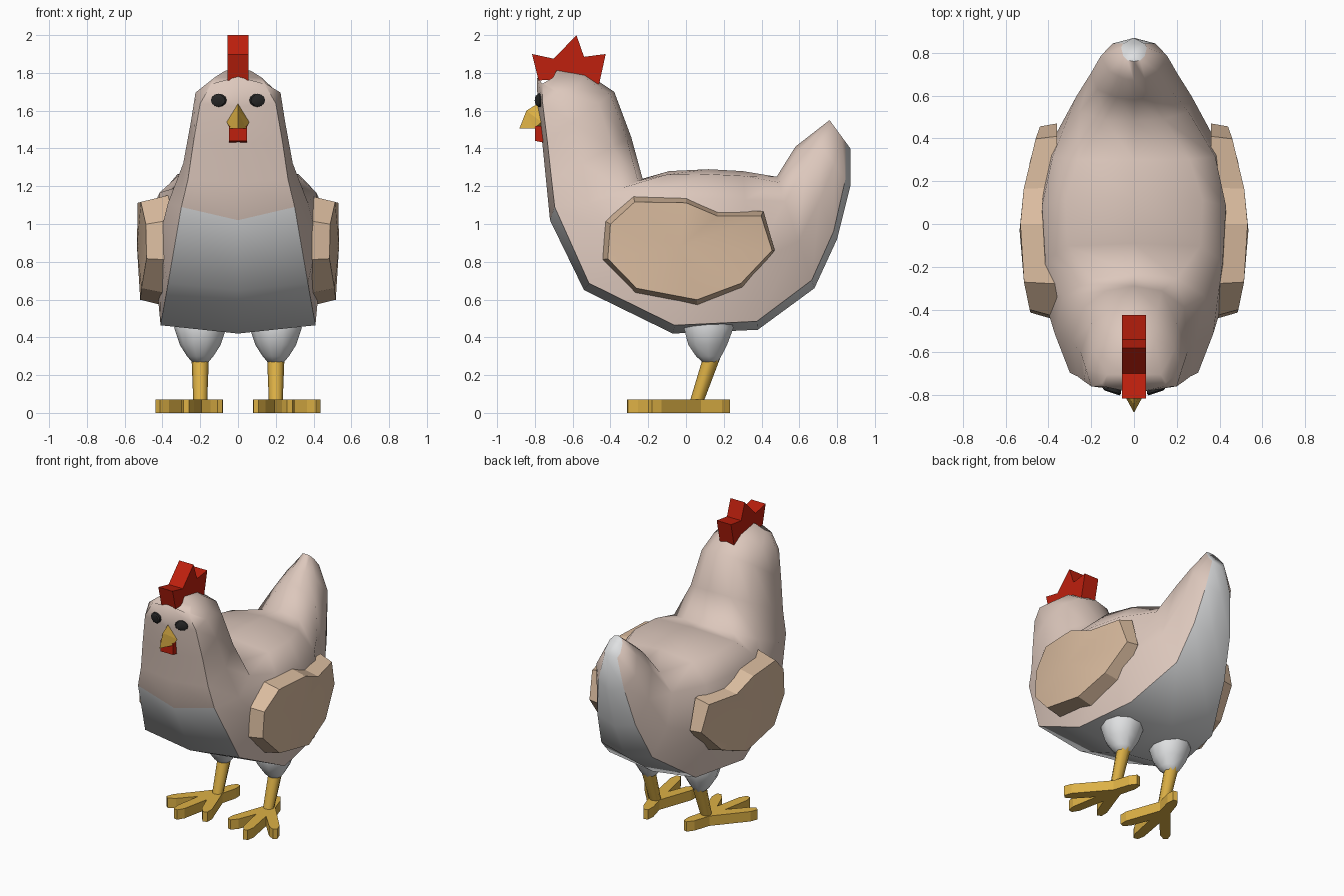
import bpy, bmesh, math
from mathutils import Vector

if "Cube" in bpy.data.objects:
    bpy.data.objects.remove(bpy.data.objects["Cube"])


def material(name, rgb):
    m = bpy.data.materials.new(name)
    m.diffuse_color = (*rgb, 1)
    m.use_nodes = True
    m.node_tree.nodes["Principled BSDF"].inputs["Base Color"].default_value = m.diffuse_color
    return m


PINK = material("pale_pink_feathers", (0.72, 0.575, 0.505))
WHITE = material("white_down", (0.74, 0.75, 0.76))
TAN = material("tan_wing", (0.70, 0.50, 0.345))
RED = material("red_comb", (0.52, 0.014, 0.004))
YELLOW = material("yellow_beak", (0.72, 0.435, 0.06))
BLACK = material("black_eye", (0.02, 0.02, 0.02))


def build(name, verts, faces, mats, smooth=None, rule=None):
    """Make a mesh object with consistent normals; rule(index) picks a material slot."""
    me = bpy.data.meshes.new(name)
    me.from_pydata([tuple(v) for v in verts], [], faces)
    for m in mats:
        me.materials.append(m)
    if rule:
        for p in me.polygons:
            p.material_index = rule(p.index)
    bm = bmesh.new()
    bm.from_mesh(me)
    bmesh.ops.recalc_face_normals(bm, faces=bm.faces)
    bm.to_mesh(me)
    bm.free()
    ob = bpy.data.objects.new(name, me)
    bpy.context.collection.objects.link(ob)
    if smooth:
        bpy.ops.object.select_all(action='DESELECT')
        ob.select_set(True)
        bpy.context.view_layer.objects.active = ob
        bpy.ops.object.shade_smooth_by_angle(angle=math.radians(smooth))
    return ob


def loft(name, rings, mats, smooth=None, rule=None):
    """Skin closed rings of equal length and cap both ends."""
    n = len(rings[0])
    verts = [v for r in rings for v in r]
    faces = [(k * n + i, k * n + (i + 1) % n, (k + 1) * n + (i + 1) % n, (k + 1) * n + i)
             for k in range(len(rings) - 1) for i in range(n)]
    faces += [tuple(range(n)), tuple(range((len(rings) - 1) * n, len(rings) * n))]
    return build(name, verts, faces, mats, smooth, rule)


# Body stations, head to tail: belly y, z | back y, z | half widths: belly edge, side, shoulder, back
STATIONS = [
    (-.79, 1.78, -.68, 1.825, .14, .15, .125, .07),
    (-.785, 1.62, -.53, 1.80, .20, .225, .19, .10),
    (-.76, 1.42, -.38, 1.70, .235, .25, .20, .11),
    (-.74, 1.22, -.29, 1.46, .265, .29, .235, .13),
    (-.72, 1.02, -.23, 1.24, .30, .37, .33, .20),
    (-.54, .65, -.09, 1.28, .37, .42, .415, .31),
    (-.07, .42, .12, 1.29, .41, .44, .43, .32),
    (.38, .44, .30, 1.28, .34, .405, .38, .26),
    (.68, .66, .48, 1.25, .20, .27, .255, .14),
    (.80, .92, .58, 1.41, .15, .20, .17, .08),
    (.87, 1.20, .67, 1.48, .10, .155, .115, .05),
    (.87, 1.40, .76, 1.55, .05, .06, .05, .03),
]
rings = []
for i, (vy, vz, dy, dz, e, w, s, u) in enumerate(STATIONS):
    low, high = Vector((0, vy, vz)), Vector((0, dy, dz))
    t = (0.032 if i < 4 else 0.045) / (high - low).length
    edge = low.lerp(high, t)
    if i == 4:
        edge = Vector((0, -.695, 1.09))
    ts, tu = (.82, .97) if 4 < i < 8 else (.78, .95)
    side = [edge, low.lerp(high, .42), low.lerp(high, ts), low.lerp(high, tu)]
    half = [p + Vector((x, 0, 0)) for p, x in zip(side, (e, w, s, u))]
    if i < 2:  # round the crown off toward the sides
        for p in half[0 if i == 0 else 2:]:
            p.z -= .05 * (p.x / .14) ** 2 * (1 if i == 0 else .5)
    mirror = [Vector((-p.x, p.y, p.z)) for p in reversed(half)]
    rings.append([low] + half + [high] + mirror)
N = len(rings[0])
QUADS = (len(rings) - 1) * N


def body_colour(f):
    # White belly strip from the chest back to the tail tip
    if f >= QUADS:
        return f - QUADS
    return int(f // N >= 4 and f % N in (0, N - 1))


body = loft("body", rings, [PINK, WHITE], 90, body_colour)
# Crisp edge along both sides of the belly strip
for ed in body.data.edges:
    a, b = ed.vertices
    if a % N == b % N and a % N in (1, N - 1):
        ed.use_edge_sharp = True


def slab(name, outline, half, mat):
    """Side outline (y, z) extruded across x."""
    return loft(name, [[(x, y, z) for y, z in outline] for x in (-half, half)], [mat])


# Comb and wattle
slab("comb", [(-.78, 1.76), (-.815, 1.90), (-.70, 1.875), (-.58, 2.0), (-.54, 1.885),
              (-.425, 1.90), (-.46, 1.74), (-.62, 1.77)], .056, RED)
slab("wattle", [(-.80, 1.52), (-.80, 1.44), (-.745, 1.43), (-.72, 1.52)], .048, RED)

# Beak: curved ridge running down to a tip
build("beak",
      [(0, -.765, 1.65), (.06, -.765, 1.54), (.042, -.805, 1.505), (-.042, -.805, 1.505),
       (-.06, -.765, 1.54), (0, -.845, 1.60), (0, -.882, 1.505), (0, -.72, 1.52)],
      [(0, 1, 5), (0, 5, 4), (1, 2, 5), (4, 5, 3), (2, 6, 5), (3, 5, 6), (2, 3, 6),
       (0, 4, 7), (0, 7, 1), (1, 7, 2), (7, 3, 2), (7, 4, 3)], [YELLOW])

WING = [(-.45, .81), (-.435, 1.02), (-.28, 1.155), (0, 1.15), (.17, 1.07),
        (.41, 1.07), (.47, .86), (.30, .66), (.06, .56), (-.27, .63)]

for sx, tag in ((1, "left"), (-1, "right")):
    # Eye: thin disc turned slightly outward
    circle = [(r * math.cos(a), r * math.sin(a)) for r in (1,)
              for a in [k * math.tau / 12 for k in range(12)]]
    loft("eye_" + tag, [[(sx * (.102 + r * .042 * c), y + .011 * c, 1.655 + r * .035 * s)
                         for c, s in circle]
                        for y, r in ((-.755, 1), (-.783, 1), (-.790, .8))], [BLACK], 40)

    # Wing: bowed slab with a slightly smaller outer face
    n = len(WING)
    inner = [(sx * .36, y, z) for y, z in WING]
    outer = []
    for y, z in WING:
        yy, zz = y * (.92 if y < -.3 else .97), .86 + (z - .86) * .87
        outer.append((sx * (.532 - .36 * (yy + .05) ** 2 - .25 * max(0, .8 - zz) ** 2), yy, zz))
    centre = (sx * .535, -.03, .88)
    faces = [(i, (i + 1) % n, n + (i + 1) % n, n + i) for i in range(n)]
    faces += [(n + i, n + (i + 1) % n, 2 * n) for i in range(n)] + [tuple(range(n))]
    build("wing_" + tag, inner + outer + [centre], faces, [TAN], 20)

    # Thigh and shin, both round sections stacked along a leaning path
    def tube(name, path, sides, mat, smooth):
        loft(name, [[(sx * (.2 + r * math.cos(a)), y + r * math.sin(a), z)
                     for a in [k * math.tau / sides for k in range(sides)]]
                    for y, z, r in path], [mat], smooth)

    tube("thigh_" + tag, [(.12, .54, .12), (.12, .45, .138), (.115, .36, .108),
                          (.12, .30, .07), (.13, .26, .035)], 10, WHITE, 60)
    tube("shin_" + tag, [(.135, .29, .046), (.05, .04, .036)], 8, YELLOW, 50)

    # Foot: tapered toes meeting under the shin
    hub = Vector((.205, .06))
    for toe, tip in (("middle", (.275, -.31)), ("outer", (.425, -.19)),
                     ("inner", (.095, -.235)), ("back", (.155, .23))):
        tip = Vector(tip)
        d = (tip - hub).normalized()
        p = Vector((-d.y, d.x))
        pts = [hub - d * .035 - p * .02, hub - p * .038, tip - d * .05 - p * .034, tip - p * .015,
               tip + p * .015, tip - d * .05 + p * .034, hub + p * .038, hub - d * .035 + p * .02]
        loft(f"toe_{toe}_{tag}", [[(sx * q.x, q.y, z) for q in pts] for z in (0, .07)], [YELLOW])
